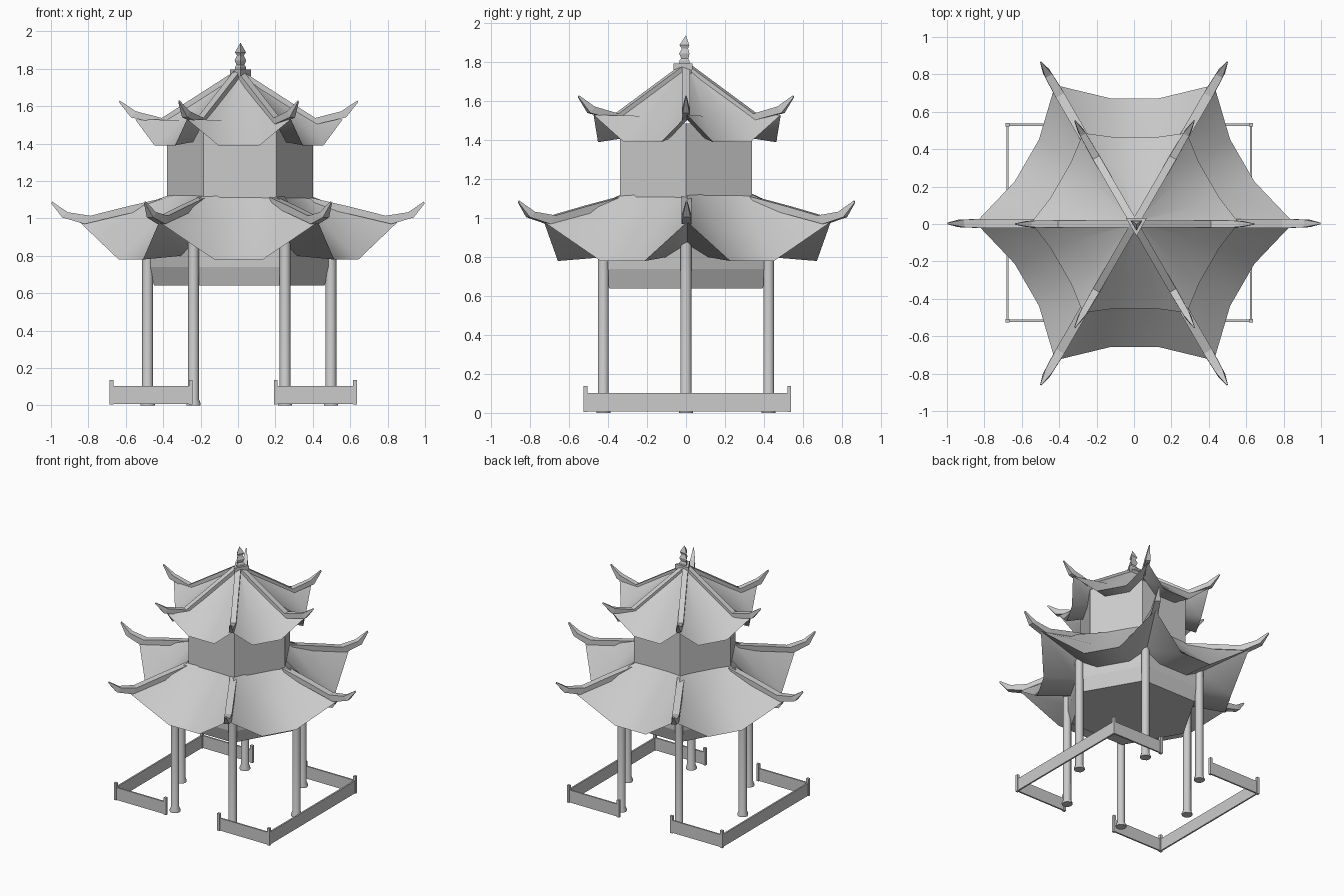
import bpy, bmesh
from math import cos, sin, pi, radians
from mathutils import Matrix, Vector

cube = bpy.data.objects.get("Cube")
if cube:
    bpy.data.objects.remove(cube, do_unlink=True)

stone = bpy.data.materials.new("light_grey")
stone.use_nodes = True
stone.diffuse_color = (0.6, 0.6, 0.6, 1)
stone.node_tree.nodes["Principled BSDF"].inputs["Base Color"].default_value = (0.6, 0.6, 0.6, 1)


def finish(name, bm, x=0.0, y=0.0, smooth=None, fix_normals=True):
    if fix_normals:
        bmesh.ops.recalc_face_normals(bm, faces=bm.faces)
    mesh = bpy.data.meshes.new(name)
    bm.to_mesh(mesh)
    bm.free()
    mesh.materials.append(stone)
    obj = bpy.data.objects.new(name, mesh)
    obj.location = (x, y, 0)
    bpy.context.collection.objects.link(obj)
    if smooth:
        bpy.ops.object.select_all(action="DESELECT")
        obj.select_set(True)
        bpy.context.view_layer.objects.active = obj
        bpy.ops.object.shade_smooth_by_angle(angle=radians(smooth))


def skin(bm, rings, cap=True):
    """Join equal rings of points into a tube, with optional end caps."""
    loops = [[bm.verts.new(p) for p in ring] for ring in rings]
    n = len(loops[0])
    for a, b in zip(loops, loops[1:]):
        for i in range(n):
            j = (i + 1) % n
            bm.faces.new((a[i], a[j], b[j], b[i]))
    if cap:
        bm.faces.new(loops[0][::-1])
        bm.faces.new(loops[-1])


def turned(name, profile, sides, x=0.0, y=0.0, turn=0.0, smooth=None):
    """Stack of regular polygons from (radius, height) pairs."""
    bm = bmesh.new()
    skin(bm, [[(r * cos(turn + 2 * pi * i / sides), r * sin(turn + 2 * pi * i / sides), z)
               for i in range(sides)] for r, z in profile])
    finish(name, bm, x, y, smooth)


def roof(name, rows, x, y):
    """Six flared panels; rows run from the soffit over the eave to the top:
    (corner radius, corner z, panel reach, half width, panel z)."""
    rings = []
    for corner_r, corner_z, reach, half, mid_z in rows:
        ring = []
        for k in range(6):
            a, m = k * pi / 3, k * pi / 3 + pi / 6
            ring.append((corner_r * cos(a), corner_r * sin(a), corner_z))
            for t in (-half, half):
                ring.append((reach * cos(m) - t * sin(m), reach * sin(m) + t * cos(m), mid_z))
        rings.append(ring)
    bm = bmesh.new()
    skin(bm, rings, cap=False)
    finish(name, bm, x, y, smooth=45, fix_normals=False)


def ridges(name, path, x, y):
    """Six upswept hip ridges; path is (bottom r, bottom z, top r, top z, half width)."""
    bm = bmesh.new()
    for k in range(6):
        spin = Matrix.Rotation(k * pi / 3, 3, "Z")
        skin(bm, [[spin @ Vector(p) for p in
                   ((br, -w, bz), (br, w, bz), (tr, w, tz), (tr, -w, tz))]
                  for br, bz, tr, tz, w in path])
    finish(name, bm, x, y)


def box(name, x0, x1, y0, y1, z0, z1):
    bm = bmesh.new()
    skin(bm, [[(x0, y0, z), (x1, y0, z), (x1, y1, z), (x0, y1, z)] for z in (z0, z1)])
    finish(name, bm)


# Columns with flared feet
for k in range(6):
    a = k * pi / 3
    turned(f"column_{k + 1}", [(0.038, 0), (0.038, 0.012), (0.029, 0.035), (0.029, 0.92)], 10,
           0.007 + 0.49 * cos(a), 0.49 * sin(a), smooth=40)

# Hexagonal ceiling beam and upper storey
turned("ceiling_beam", [(0.455, 0.64), (0.49, 0.74), (0.49, 0.87)], 6, 0.007)
turned("upper_storey", [(0.39, 1.04), (0.39, 1.485)], 6, 0.01)

# Lower roof
roof("lower_roof", [(0.48, 0.865, 0.42, 0.12, 0.80),
                    (0.85, 0.98, 0.665, 0.13, 0.78),
                    (0.61, 1.035, 0.49, 0.115, 0.945),
                    (0.385, 1.12, 0.333, 0.1, 1.125)], 0.003, 0.007)
ridges("lower_ridges", [(0.36, 1.075, 0.36, 1.118, 0.025),
                        (0.60, 1.022, 0.60, 1.062, 0.025),
                        (0.82, 0.97, 0.79, 1.014, 0.025),
                        (0.94, 1.005, 0.91, 1.033, 0.02),
                        (0.998, 1.08, 0.994, 1.09, 0.004)], 0.0, 0.003)

# Upper roof
roof("upper_roof", [(0.38, 1.505, 0.33, 0.09, 1.41),
                    (0.555, 1.53, 0.458, 0.11, 1.39),
                    (0.41, 1.525, 0.31, 0.08, 1.525),
                    (0.03, 1.765, 0.026, 0.006, 1.765)], 0.005, 0.006)
ridges("upper_ridges", [(0.02, 1.745, 0.02, 1.787, 0.02),
                        (0.42, 1.504, 0.41, 1.537, 0.02),
                        (0.575, 1.54, 0.55, 1.573, 0.017),
                        (0.64, 1.622, 0.635, 1.63, 0.003)], 0.003, 0.0)

# Three-sided finial
turned("finial_base", [(0.05, 1.735), (0.065, 1.765), (0.065, 1.795)], 3, 0.013, 0, -pi / 2)
turned("finial", [(0.034, 1.79), (0.034, 1.81), (0.024, 1.82), (0.036, 1.845), (0.024, 1.865),
                  (0.022, 1.872), (0.034, 1.888), (0.002, 1.937)], 3, 0.013, 0, -pi / 2)

# Two low railings, each a U open towards the middle
FRONT, BACK, MIDDLE = -0.527, 0.54, -0.0255
for side, label in ((-1, "right"), (1, "left")):
    corner, inner = MIDDLE + side * 0.651, MIDDLE + side * 0.227
    x0, x1 = sorted((corner, inner))
    box(f"{label}_side_rail", corner - 0.006, corner + 0.006,
        FRONT + 0.01, BACK - 0.01, 0.008, 0.103)
    for y, end in ((FRONT + 0.01, "front"), (BACK - 0.01, "back")):
        box(f"{label}_{end}_rail", x0, x1, y - 0.006, y + 0.006, 0.008, 0.103)
        for px, spot in ((corner, "corner"), (inner, "end")):
            box(f"{label}_{end}_{spot}_post", px - 0.01, px + 0.01, y - 0.01, y + 0.01, 0.005, 0.137)
